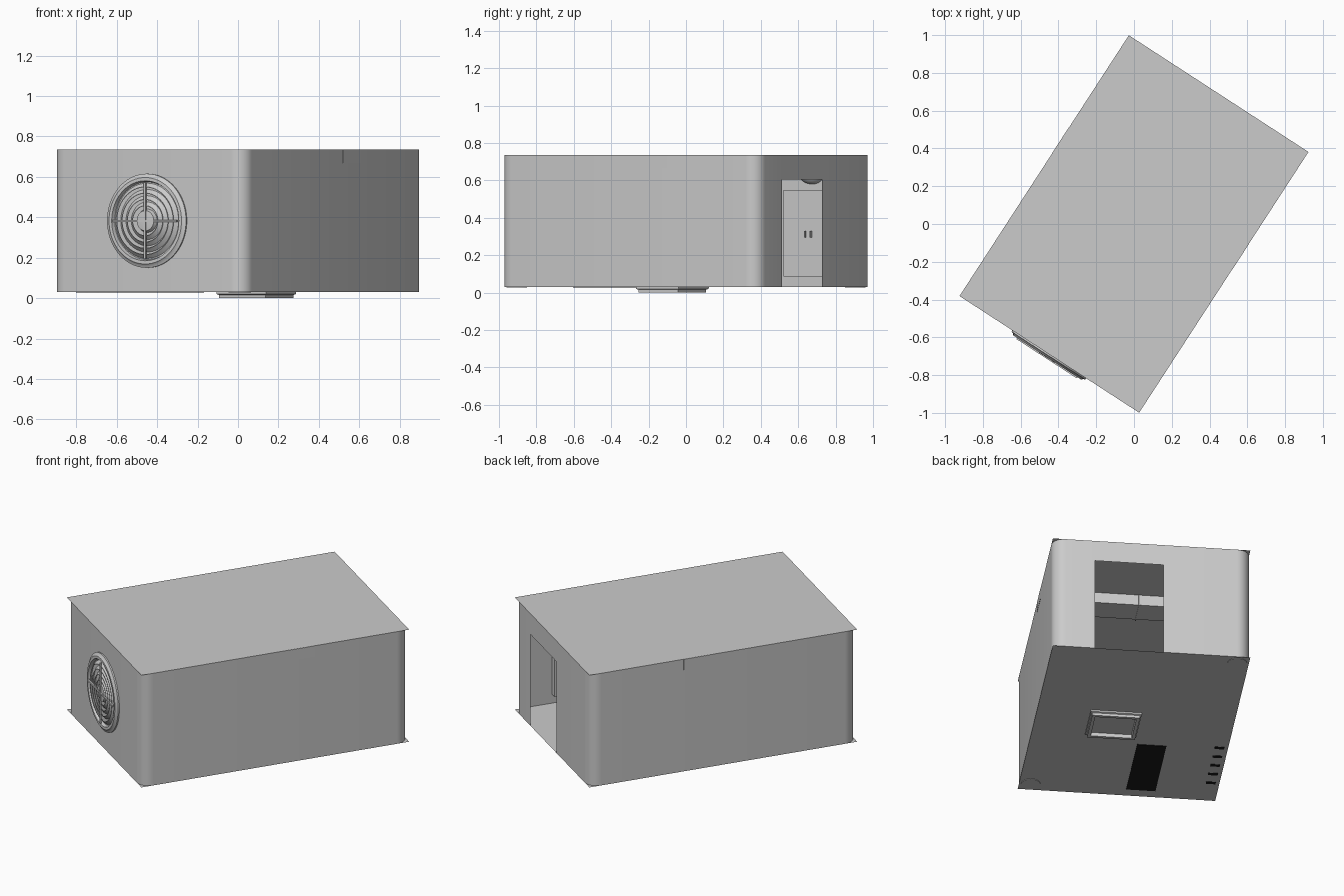
import bpy, bmesh, math
from mathutils import Matrix, Vector

if "Cube" in bpy.data.objects:
    bpy.data.objects.remove(bpy.data.objects["Cube"])

ROT = Matrix.Rotation(math.radians(-33), 4, 'Z')   # whole room is turned on the ground
U, V = 0.567, 0.823                                # half width, half length
Z0, Z1 = 0.03, 0.735                               # floor and roof level
R = 0.075                                          # wall corner radius


def finish(name, bm, local=Matrix(), smooth=False):
    me = bpy.data.meshes.new(name)
    bm.to_mesh(me)
    bm.free()
    ob = bpy.data.objects.new(name, me)
    bpy.context.collection.objects.link(ob)
    ob.matrix_world = ROT @ local
    if smooth:
        bpy.ops.object.select_all(action='DESELECT')
        ob.select_set(True)
        bpy.context.view_layer.objects.active = ob
        bpy.ops.object.shade_smooth_by_angle(angle=math.radians(35))
    return ob


def box(name, u, v, z):
    bm = bmesh.new()
    size = [b - a for a, b in (u, v, z)]
    mid = [(a + b) / 2 for a, b in (u, v, z)]
    bmesh.ops.create_cube(bm, size=1, matrix=Matrix.Translation(mid) @ Matrix.Diagonal((*size, 1)))
    return finish(name, bm)


def plane(name, z):
    bm = bmesh.new()
    bm.faces.new([bm.verts.new((x * U, y * V, z)) for x, y in ((-1, -1), (1, -1), (1, 1), (-1, 1))])
    return finish(name, bm)


def lathe(name, profile, local, steps=64):
    """Spin (radius, height) points about the local z axis."""
    bm = bmesh.new()
    rings = []
    for r, h in profile:
        if r == 0:
            rings.append([bm.verts.new((0, 0, h))] * steps)
        else:
            rings.append([bm.verts.new((r * math.cos(a), r * math.sin(a), h))
                          for a in (2 * math.pi * i / steps for i in range(steps))])
    for a, b in zip(rings, rings[1:]):
        for i in range(steps):
            j = (i + 1) % steps
            bm.faces.new(list(dict.fromkeys((a[i], a[j], b[j], b[i]))))
    bmesh.ops.recalc_face_normals(bm, faces=bm.faces)
    return finish(name, bm, local, True)


# Floor and roof sheets with square corners
plane("floor", Z0)
plane("roof", Z1)

# Thin walls with rounded corners and a doorway in the back
D0, D1, DZ = -0.068, 0.326, 0.605
path = [(D0, V)]
for sx, sy, start in ((-1, 1, 90), (-1, -1, 180), (1, -1, 270), (1, 1, 0)):
    for k in range(11):
        a = math.radians(start + 9 * k)
        path.append((sx * (U - R) + R * math.cos(a), sy * (V - R) + R * math.sin(a)))
path.append((D1, V))
bm = bmesh.new()
cols = [[bm.verts.new((x, y, z)) for z in (Z0, DZ, Z1)] for x, y in path]
for a, b in zip(cols, cols[1:]):
    for k in (0, 1):
        bm.faces.new((a[k], b[k], b[k + 1], a[k + 1]))
a, b = cols[-1], cols[0]
bm.faces.new((a[1], b[1], b[2], a[2]))             # lintel above the doorway
finish("walls", bm, smooth=True)

# Round louvred grille on the front wall
front = Matrix.Translation((0, -V, 0.383)) @ Matrix.Rotation(math.radians(90), 4, 'X')
lathe("grille_frame", [(0.233, -0.002), (0.233, 0.008), (0.222, 0.012), (0.214, 0.02),
                       (0.198, 0.02), (0.192, 0.001)], front)
for i, r in enumerate((0.186, 0.155, 0.124, 0.093)):
    lathe(f"grille_ring_{i + 1}", [(r, 0.003), (r - 0.018, 0.02), (r - 0.021, 0.02),
                                   (r - 0.004, 0.003), (r, 0.003)], front)
lathe("grille_hub", [(0.058, 0.002), (0.05, 0.02), (0.045, 0.021), (0, 0.021)], front)
box("grille_bar_horizontal", (-0.19, 0.19), (-V - 0.027, -V - 0.018), (0.378, 0.388))
box("grille_bar_vertical", (-0.005, 0.005), (-V - 0.027, -V - 0.018), (0.193, 0.573))

# Ceiling beam in two halves, just showing through the side walls
for side, s in (("left", -1), ("right", 1)):
    box(f"ceiling_beam_{side}", sorted((s * 0.002, s * (U + 0.001))), (0.078, 0.243), (0.668, Z1 - 0.001))
box("beam_joint", (-0.003, 0.003), (0.07, 0.248), (0.664, Z1 - 0.002))

# Wall cupboards with twin handles and a lamp above each, both side walls
for side, s in (("left", -1), ("right", 1)):
    for n, v in enumerate((-0.023, 0.4375), 1):
        tag = f"{side}_{n}"
        box(f"cupboard_{tag}", sorted((s * (U - 0.04), s * (U - 0.0005))), (v - 0.157, v + 0.157), (0.085, 0.55))
        for h, dv in (("a", -0.018), ("b", 0.018)):
            box(f"handle_{tag}_{h}", sorted((s * (U - 0.05), s * (U - 0.04))),
                (v + dv - 0.004, v + dv + 0.004), (0.295, 0.33))
        dome = [(math.cos(t), math.sin(t)) for t in (math.pi / 2 * k / 8 for k in range(8))] + [(0, 1)]
        lathe(f"wall_lamp_{tag}", dome,
              Matrix.Translation((s * (U - 0.001), v, 0.625)) @ Matrix.Diagonal((1, 0.07, 0.045, 1))
              @ Matrix.Diagonal((0.05, 1, 1, 1)) @ Matrix.Rotation(math.radians(90 * s * -1), 4, 'Y'), 32)

# Stepped hatch frame under the floor
cu, cv = 0.116, -0.013
bm = bmesh.new()
loops = []
for hu, hv, z in ((0.146, 0.136, Z0), (0.146, 0.136, 0.02), (0.137, 0.127, 0.016), (0.137, 0.127, 0.0),
                  (0.118, 0.108, 0.0), (0.116, 0.106, 0.022)):
    loops.append([bm.verts.new((cu + x * hu, cv + y * hv, z)) for x, y in ((-1, -1), (1, -1), (1, 1), (-1, 1))])
for a, b in zip(loops, loops[1:]):
    for i in range(4):
        j = (i + 1) % 4
        bm.faces.new((a[i], b[i], b[j], a[j]))
bm.faces.new(loops[-1][::-1])
bmesh.ops.recalc_face_normals(bm, faces=bm.faces)
finish("hatch_frame", bm)

# Dark mat sunk in the floor
mat = bpy.data.materials.new("dark")
mat.diffuse_color = (0.01, 0.01, 0.01, 1)
mat.use_nodes = True
mat.node_tree.nodes["Principled BSDF"].inputs["Base Color"].default_value = mat.diffuse_color
box("floor_mat", (-0.215, -0.047), (-0.75, -0.235), (0.027, 0.033)).data.materials.append(mat)

# Small dark feet along the left wall
for i in range(5):
    v = -0.22 - 0.1 * i
    box(f"bench_foot_{i + 1}", (-0.545, -0.49), (v - 0.012, v + 0.012), (0.028, 0.034)).data.materials.append(mat)

# Discs at the foot of two corners
for name, s in (("back", -1), ("front", 1)):
    lathe(f"corner_foot_{name}", [(0.055, Z0), (0.055, 0.027), (0, 0.027)],
          Matrix.Translation((s * 0.5, -s * 0.755, 0)), 32)
